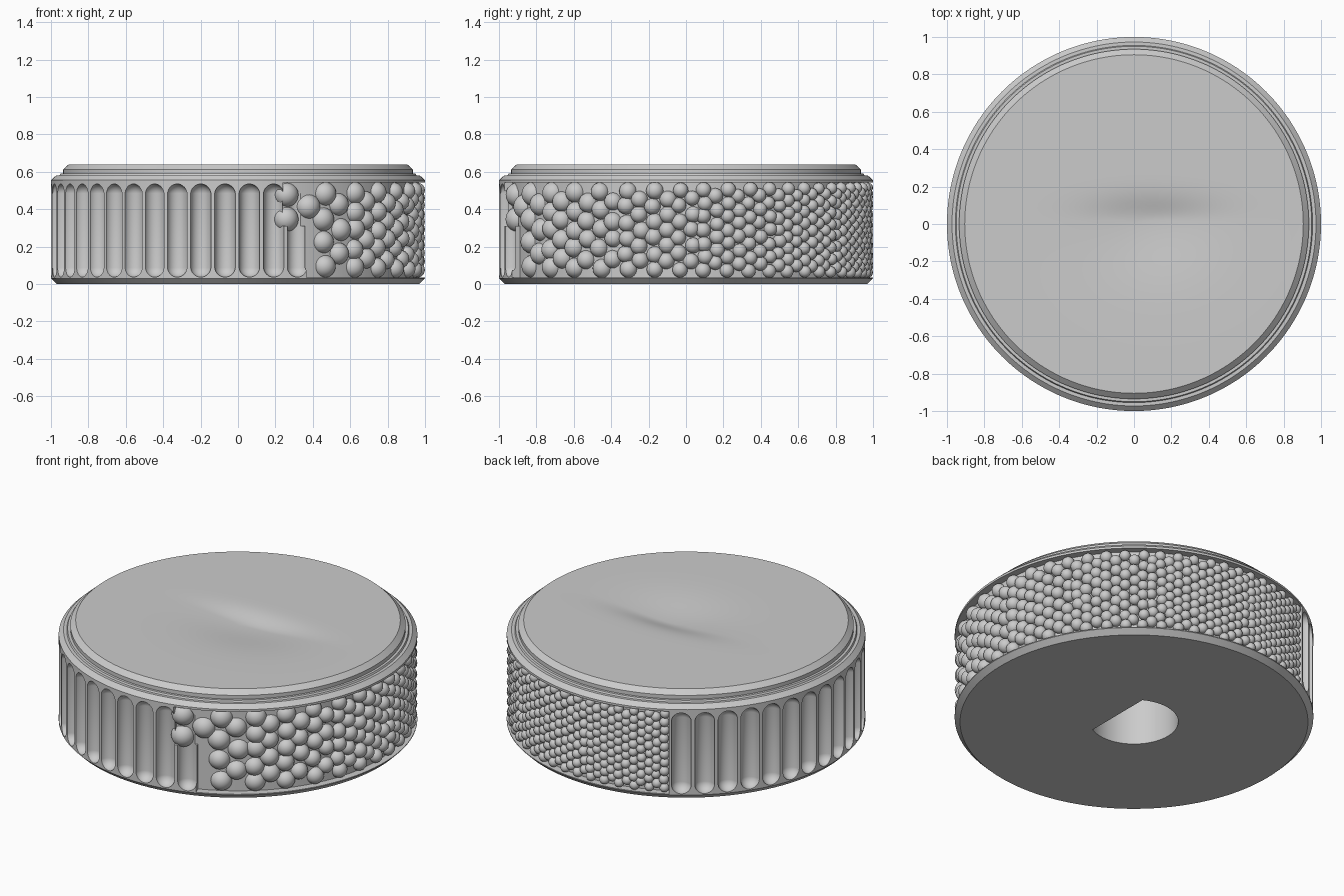
import bpy, bmesh, math, random
from mathutils import Matrix, Vector

random.seed(4)
if "Cube" in bpy.data.objects:
    bpy.data.objects.remove(bpy.data.objects["Cube"], do_unlink=True)

grey = bpy.data.materials.new("plain grey")
grey.use_nodes = True
grey.diffuse_color = (0.6, 0.6, 0.6, 1)
grey.node_tree.nodes["Principled BSDF"].inputs["Base Color"].default_value = (0.6, 0.6, 0.6, 1)


def make(name, bm):
    bmesh.ops.recalc_face_normals(bm, faces=bm.faces[:])
    mesh = bpy.data.meshes.new(name)
    bm.to_mesh(mesh)
    bm.free()
    mesh.materials.append(grey)
    obj = bpy.data.objects.new(name, mesh)
    bpy.context.collection.objects.link(obj)
    return obj


def select(obj):
    bpy.ops.object.select_all(action='DESELECT')
    obj.select_set(True)
    bpy.context.view_layer.objects.active = obj


def polar(r, deg, z=0.0):
    a = math.radians(deg)
    return Vector((r * math.cos(a), r * math.sin(a), z))


def prism(name, outline, z0, z1):
    bm = bmesh.new()
    face = bm.faces.new([bm.verts.new((p.x, p.y, z0)) for p in outline])
    ext = bmesh.ops.extrude_face_region(bm, geom=[face])
    for v in ext["geom"]:
        if isinstance(v, bmesh.types.BMVert):
            v.co.z = z1
    return make(name, bm)


def arc_block(name, a0, a1, z0, z1, inner=0.955, outer=1.1):
    n = max(4, int((a1 - a0) / 1.5))
    angles = [a0 + (a1 - a0) * i / n for i in range(n + 1)]
    return prism(name, [polar(outer, a) for a in angles]
                 + [polar(inner, a) for a in reversed(angles)], z0, z1)


def cut(target, cutter):
    cutter.hide_render = True
    select(target)
    mod = target.modifiers.new("cut", 'BOOLEAN')
    mod.operation = 'DIFFERENCE'
    mod.solver = 'EXACT'
    mod.object = cutter
    bpy.ops.object.modifier_apply(modifier=mod.name)
    bpy.data.objects.remove(cutter, do_unlink=True)


# Soft finger dent in the top, steep behind and gentle in front
def dent(x, y):
    dy = y - 0.02
    wide = 0.11 if dy > 0 else 0.28
    return 0.035 * math.exp(-((x - 0.1) / 0.34) ** 2 - (dy / wide) ** 2)


# Knob body: a turned profile with chamfers, ledge and raised cap
TOP, CAP, SEG, RINGS = 0.64, 0.905, 192, 30
profile = [(0.97, 0), (1, 0.03), (1, 0.555), (0.973, 0.58), (0.955, 0.58),
           (0.95, 0.59), (0.935, 0.59), (0.935, 0.613)]
profile += [(CAP * k / RINGS, TOP) for k in range(RINGS, 0, -1)]
bm = bmesh.new()
rings = []
for r, z in profile:
    ring = []
    for i in range(SEG):
        co = polar(r, 360 * i / SEG, z)
        if z == TOP and r < CAP:
            co.z -= dent(co.x, co.y)
        ring.append(bm.verts.new(co))
    rings.append(ring)
for low, high in zip(rings, rings[1:]):
    for i in range(SEG):
        j = (i + 1) % SEG
        bm.faces.new((low[i], low[j], high[j], high[i]))
bm.faces.new(rings[0])
middle = bm.verts.new((0, 0, TOP - dent(0, 0)))
for i in range(SEG):
    bm.faces.new((rings[-1][i], rings[-1][(i + 1) % SEG], middle))
body = make("knob_body", bm)

# Round-ended grip flutes along one side
FLUTE_R, FLUTE_LOW, FLUTE_HIGH = 0.056, 0.093, 0.479
bm = bmesh.new()
for k in range(23):
    made = bmesh.ops.create_uvsphere(bm, u_segments=24, v_segments=15, radius=FLUTE_R)
    for v in made["verts"]:
        v.co.z += FLUTE_HIGH if v.co.z > 0 else FLUTE_LOW
        v.co += polar(1, 123.5 + 7.5 * k)
cut(body, make("flute_cutter", bm))

# Recessed band that holds the beads, with a stepped front end
LOW, HIGH, START, END = 0.035, 0.542, -76, 119.5
cut(body, arc_block("band_cutter", -68.5, END, LOW, HIGH))
cut(body, arc_block("band_end_cutter", START, -65, 0.31, HIGH))

# D-shaped shaft hole underneath
half = math.degrees(math.acos(0.12 / 0.247))
cut(body, prism("shaft_cutter",
                [polar(0.247, half + (360 - 2 * half) * i / 48) for i in range(49)],
                -0.1, 0.45))
select(body)
bpy.ops.object.shade_smooth_by_angle(angle=math.radians(28))


# Beads in staggered columns, shrinking from the front round to the back
def bead_radius(deg):
    return 0.026 + 0.04 * max(0, (END - deg) / (END - START)) ** 2.1


bm = bmesh.new()
angle, odd = START + 2.5, False
while angle < END - 1:
    r = bead_radius(angle)
    rows = max(2, round((HIGH - LOW) / (2 * r)))
    pitch = (HIGH - LOW - 2 * r) / (rows - 1)
    for k in range(rows - odd):
        z = LOW + r + pitch * (k + 0.5 * odd)
        if angle < -66 and z < 0.33:
            continue
        edge = not odd and k in (0, rows - 1)
        z += 0 if edge else random.uniform(-0.15, 0.15) * r
        a = angle + math.degrees(random.uniform(-0.2, 0.2) * r)
        size = r * random.uniform(1.0, 1.1)
        bmesh.ops.create_icosphere(bm, subdivisions=4 if r > 0.05 else 3, radius=size,
                                   matrix=Matrix.Translation(polar(1 - size, a, z)))
    angle += math.degrees(1.72 * r)
    odd = not odd
beads = make("grip_beads", bm)
select(beads)
bpy.ops.object.shade_smooth()
